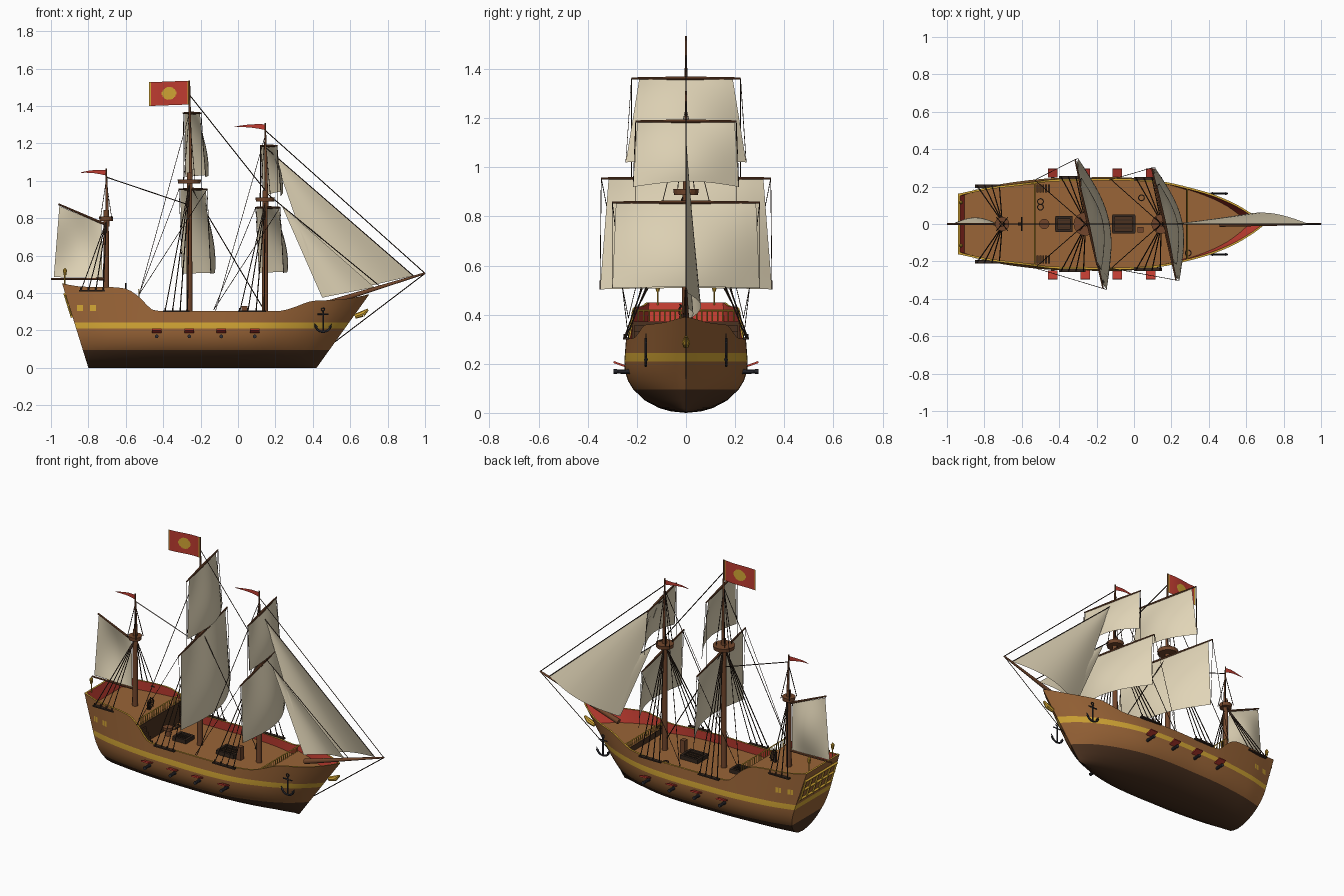
import bpy, bmesh, math
from mathutils import Vector as V, Matrix

if "Cube" in bpy.data.objects:
    bpy.data.objects.remove(bpy.data.objects["Cube"])

COL = {"hull_brown": (.32, .128, .038), "keel_dark": (.07, .031, .014), "gold": (.65, .38, .035),
       "red": (.52, .045, .03), "sail_cream": (.76, .67, .48), "mast_brown": (.17, .062, .025),
       "rope_dark": (.035, .02, .013), "iron": (.03, .03, .038)}
MAT = {}
for k, c in COL.items():
    MAT[k] = bpy.data.materials.new(k)
    MAT[k].diffuse_color = (*c, 1)

def make(name, bm, *mats, smooth=0):
    bmesh.ops.remove_doubles(bm, verts=bm.verts, dist=1e-5)
    bmesh.ops.recalc_face_normals(bm, faces=bm.faces)
    me = bpy.data.meshes.new(name)
    bm.to_mesh(me)
    bm.free()
    for m in mats:
        me.materials.append(MAT[m])
    ob = bpy.data.objects.new(name, me)
    bpy.context.collection.objects.link(ob)
    if smooth:
        bpy.ops.object.select_all(action='DESELECT')
        ob.select_set(True)
        bpy.context.view_layer.objects.active = ob
        bpy.ops.object.shade_smooth_by_angle(angle=math.radians(smooth))
    return ob

def tube(bm, p, q, r0, r1=None, n=4):
    p, q = V(p), V(q)
    rot = (q - p).to_track_quat('Z', 'Y').to_matrix().to_4x4()
    bmesh.ops.create_cone(bm, cap_ends=True, segments=n, radius1=r0, radius2=r0 if r1 is None else r1,
                          depth=(q - p).length, matrix=Matrix.Translation((p + q) / 2) @ rot)

def path(bm, pts, r, n=6):
    for a, b in zip(pts, pts[1:]):
        tube(bm, a, b, r, n=n)

def box(bm, c, s):
    bmesh.ops.create_cube(bm, size=1, matrix=Matrix.Translation(c) @ Matrix.Diagonal((*s, 1)))

def face(bm, pts, mi=0):
    f = bm.faces.new([bm.verts.new(p) for p in pts])
    f.material_index = mi

def curve(tab, t):
    # smooth interpolation through a short profile
    t = min(max(t, tab[0][0]), tab[-1][0])
    i = next(k for k in range(len(tab) - 1) if t <= tab[k + 1][0])
    def slope(k):
        a, b = tab[max(k - 1, 0)], tab[min(k + 1, len(tab) - 1)]
        return (b[1] - a[1]) / (b[0] - a[0])
    (x0, y0), (x1, y1) = tab[i], tab[i + 1]
    h = x1 - x0
    s = (t - x0) / h
    return ((2*s**3 - 3*s*s + 1) * y0 + (s**3 - 2*s*s + s) * h * slope(i)
            + (3*s*s - 2*s**3) * y1 + (s**3 - s*s) * h * slope(i + 1))

# Hull shape functions
PLAN = [(0, .175), (.1, .212), (.27, .243), (.42, .25), (.57, .25), (.7, .23), (.82, .178), (.91, .115), (.97, .048), (1, 0)]
SHEER = [(-.94, .45), (-.85, .435), (-.62, .425), (-.55, .385), (-.48, .315), (-.43, .305), (-.1, .305), (.26, .305),
         (.33, .325), (.4, .355), (.5, .362), (.6, .37), (.7, .392)]
def stern(z): return -.8 - .14 * z / .45
def bow(z): return .42 + .28 * z / .39
def fullness(z): return math.sqrt(max(0, 1 - ((.2 - z) / .2) ** 2)) if z < .2 else 1 - .3 * (z - .2)
def hull(u, z, side=1, inset=0):
    w = max(curve(PLAN, u) * fullness(z) - inset, 0)
    x = stern(z) + u * (bow(z) - stern(z))
    return V((min(max(x, stern(z) + inset), bow(z) - inset), side * w, z))
def u_at(x, z): return (x - stern(z)) / (bow(z) - stern(z))
def side_y(x, z): return hull(u_at(x, z), z).y
def sheer(u): return curve(SHEER, -.94 + 1.64 * u)

# Hull shell, rim and inner bulwark
bm = bmesh.new()
US = [i / 60 for i in range(61)]
ROWS = [0, .006, .02, .05, .095, .13, .17, .21, .243, .275]
RIM = .011
def rows(u):
    t = sheer(u)
    return ROWS + [(t + .275) / 2, t]
def band(a, b):
    z = (a + b) / 2
    return 1 if z < .095 else 2 if .21 < z < .243 else 0
for s in (-1, 1):
    for a, b in zip(US, US[1:]):
        ra, rb = rows(a), rows(b)
        for j in range(len(ra) - 1):
            face(bm, [hull(a, ra[j], s), hull(b, rb[j], s), hull(b, rb[j+1], s), hull(a, ra[j+1], s)], band(ra[j], ra[j+1]))
        ta, tb = ra[-1], rb[-1]
        face(bm, [hull(a, ta, s), hull(b, tb, s), hull(b, tb, s, RIM), hull(a, ta, s, RIM)], 2)
        face(bm, [hull(a, ta, s, RIM), hull(b, tb, s, RIM), hull(b, .24, s, RIM), hull(a, .24, s, RIM)], 3)
r = rows(0)
for a, b in zip(r, r[1:]):
    face(bm, [hull(0, a), hull(0, b), hull(0, b, -1), hull(0, a, -1)], band(a, b))
face(bm, [hull(0, r[-1]), hull(0, r[-1], -1), hull(0, r[-1], -1, RIM), hull(0, r[-1], 1, RIM)], 2)
face(bm, [hull(0, .24, 1, RIM), hull(0, .24, -1, RIM), hull(0, r[-1], -1, RIM), hull(0, r[-1], 1, RIM)], 3)
bmesh.ops.dissolve_degenerate(bm, dist=1e-5, edges=bm.edges)
make("hull", bm, "hull_brown", "keel_dark", "gold", "red", smooth=35)

# Decks and the bulkheads between them
for name, x0, x1, z in (("quarter_deck", -.93, -.53, .375), ("main_deck", -.53, .28, .25), ("fore_deck", .28, .68, .285)):
    bm = bmesh.new()
    a, b = max(u_at(x0, z), 0), min(u_at(x1, z), 1)
    st = [a + (b - a) * i / 24 for i in range(25)]
    for p, q in zip(st, st[1:]):
        face(bm, [hull(p, z, 1, .01), hull(q, z, 1, .01), hull(q, z, -1, .01), hull(p, z, -1, .01)])
    make(name, bm, "hull_brown")
bm = bmesh.new()
box(bm, (-.532, 0, .31), (.01, .45, .125))
box(bm, (.283, 0, .267), (.01, .38, .034))
for s in (-1, 1):
    for i in range(5):
        box(bm, (-.515 + .015 * i, s * .19, .25 + .0525 - .0125 * i), (.01, .045, .105 - .023 * i))
make("bulkheads_and_stairs", bm, "keel_dark")

# Deck railings
bm = bmesh.new()
for x, z, w, h in ((-.53, .375, .215, .042), (.285, .285, .19, .032)):
    tube(bm, (x, -w, z + h), (x, w, z + h), .004)
    for i in range(21):
        y = -w + 2 * w * i / 20
        tube(bm, (x, y, z), (x, y, z + h), .003)
make("railings", bm, "gold")

# Stern frames, side windows, lanterns and bow ornament
bm = bmesh.new()
for z in (.275, .335, .395):
    tube(bm, (stern(z) - .003, -.157, z), (stern(z) - .003, .157, z), .008)
for i in range(6):
    y = -.15 + .06 * i
    tube(bm, (stern(.27) - .003, y, .27), (stern(.395) - .003, y, .395), .007)
for s in (-1, 1):
    for x in (-.845, -.775):
        for d in (-.0085, .0085):
            c = [(x + d - .0075, .305), (x + d + .0075, .305), (x + d + .0075, .337), (x + d - .0075, .337)]
            face(bm, [(px, s * (side_y(px, pz) + .004), pz) for px, pz in c])
    tube(bm, (-.925, s * .115, .44), (-.925, s * .115, .495), .004)
    tube(bm, (-.925, s * .115, .495), (-.925, s * .115, .522), .007, .011, 8)
    tube(bm, (-.925, s * .115, .522), (-.925, s * .115, .535), .011, .002, 8)
tube(bm, (.625, 0, .275), (.665, 0, .288), .013, .016, 8)
tube(bm, (.665, 0, .288), (.695, 0, .312), .016, .006, 8)
make("gold_fittings", bm, "gold")

# Guns and port lids
guns, lids = bmesh.new(), bmesh.new()
for s in (-1, 1):
    for x in (-.435, -.26, -.09, .09):
        y = side_y(x, .17)
        tube(guns, (x, s * (y - .03), .168), (x, s * .28, .168), .011, .008, 10)
        tube(guns, (x, s * .28, .168), (x, s * .295, .168), .010, .010, 10)
        bmesh.ops.create_cube(lids, size=1, matrix=Matrix.Translation((x, s * .272, .199)) @
                              Matrix.Rotation(s * .35, 4, 'X') @ Matrix.Diagonal((.05, .048, .008, 1)))
make("cannons", guns, "iron")
make("gun_port_lids", lids, "red")

# Anchors
bm = bmesh.new()
for s in (-1, 1):
    y = s * .163
    tube(bm, (.455, y, .195), (.455, y, .305), .005, n=6)
    tube(bm, (.425, y, .287), (.485, y, .287), .004, n=6)
    path(bm, [(.455 + .045 * math.sin(t * .3), y, .24 - .048 * math.cos(t * .3)) for t in range(-4, 5)], .006)
    for d in (-1, 1):
        tube(bm, (.455 + d * .035, y, .214), (.455 + d * .046, y, .236), .009, .001)
    path(bm, [(.455 + .009 * math.cos(t), y, .312 + .009 * math.sin(t)) for t in range(8)], .003)
make("anchors", bm, "iron")

# Deck fittings: hatches, capstan, wheel, rope coils
frames, grids = bmesh.new(), bmesh.new()
for x, sx, sy in ((-.375, .08, .07), (-.055, .11, .09)):
    box(grids, (x, 0, .256), (sx * .9, sy * .9, .014))
    for s in (-1, 1):
        box(frames, (x, s * sy / 2, .262), (sx + .012, .014, .024))
        box(frames, (x + s * sx / 2, 0, .262), (.014, sy, .024))
    for i in range(1, 4):
        box(frames, (x, -sy / 2 + sy * i / 4, .265), (sx, .005, .008))
for x, y in ((-.5, .09), (-.5, .12), (.29, -.155), (.04, .14)):
    z = .29 if x > .28 else .255
    path(frames, [(x + .016 * math.cos(t * .7), y + .016 * math.sin(t * .7), z) for t in range(10)], .0035)
make("hatch_frames_and_coils", frames, "rope_dark")
make("hatch_covers", grids, "keel_dark")
bm = bmesh.new()
tube(bm, (-.48, 0, .25), (-.48, 0, .285), .018, .015, 12)
tube(bm, (-.48, 0, .285), (-.48, 0, .302), .028, .028, 12)
box(bm, (.035, -.03, .29), (.03, .03, .08))
make("capstan_and_bitts", bm, "mast_brown")
bm = bmesh.new()
path(bm, [(-.6, .028 * math.cos(t * math.pi / 8), .415 + .028 * math.sin(t * math.pi / 8)) for t in range(17)], .004)
for i in range(4):
    d = V((0, math.cos(i * math.pi / 4), math.sin(i * math.pi / 4))) * .038
    tube(bm, V((-.6, 0, .415)) - d, V((-.6, 0, .415)) + d, .003)
box(bm, (-.612, 0, .397), (.015, .015, .045))
make("steering_wheel", bm, "rope_dark")

# Masts: name, x, foot, platform height, top, platform radius
for name, x, z0, zn, zt, rn in (("main_mast", -.26, .25, .985, 1.535, .063), ("fore_mast", .145, .25, .888, 1.31, .052),
                                ("mizzen_mast", -.705, .375, .785, 1.065, .038)):
    bm = bmesh.new()
    tube(bm, (x, 0, z0), (x, 0, zn + .06), .017, .013, 12)
    tube(bm, (x + .008, 0, zn - .03), (x, 0, zt), .010, .004, 10)
    make(name, bm, "mast_brown", smooth=40)
    bm = bmesh.new()
    tube(bm, (x, 0, zn), (x, 0, zn + .023), rn * .94, rn, 16)
    make(name + "_platform", bm, "mast_brown")
bm = bmesh.new()
tube(bm, (.46, 0, .338), (1, 0, .506), .016, .005, 10)
make("bowsprit", bm, "mast_brown", smooth=40)

# Sails: bilinear sheet between four corners, swelling along a direction
def sail(name, tl, tr, bl, br, swell, foot=math.sin, arch=0, n=14):
    tl, tr, bl, br, swell = map(V, (tl, tr, bl, br, swell))
    def pt(i, j):
        u, v = i / n, j / n
        k = math.sin(math.pi * u) * foot(math.pi * v)
        return tl.lerp(tr, u).lerp(bl.lerp(br, u), v) + swell * k + V((0, 0, arch * v * math.sin(math.pi * u)))
    bm = bmesh.new()
    for i in range(n):
        for j in range(n):
            face(bm, [pt(i, j), pt(i + 1, j), pt(i + 1, j + 1), pt(i, j + 1)])
    make(name, bm, "sail_cream", smooth=60)
def open_foot(a): return math.sin(a * .62)
def loose_foot(a): return (a / math.pi) ** 1.2

# Square sails on angled yards: name, x, yard half span, sail half widths top/bottom, heights, swell, foot arch
yards, ropes = bmesh.new(), bmesh.new()
for name, x, hy, wt, wb, zt, zb, sw, arch in (
        ("main_course", -.24, .345, .315, .35, .955, .503, .092, .005), ("main_topsail", -.245, .222, .19, .245, 1.362, 1.02, .064, .01),
        ("fore_course", .16, .3, .285, .3, .857, .508, .082, .005), ("fore_topsail", .165, .205, .198, .215, 1.187, .92, .052, .022)):
    def at(y, z, dx=0): return V((x - .217 * y + dx, y, z))
    for s in (-1, 1):
        tube(yards, at(0, zt), at(s * hy, zt), .008, .004, 8)
        if "course" in name:
            tube(ropes, at(s * hy, zt), (x - .29, s * .235, .39 if x < 0 else .31), .0016)
        else:
            tube(ropes, at(s * hy, zt), at(s * hy, .955 if x < 0 else .86), .0016)
        tube(ropes, at(s * hy, zt), at(s * wb, zb, .018), .0016)
    sail(name, at(wt, zt), at(-wt, zt), at(wb, zb, .018), at(-wb, zb, .018), (sw, .217 * sw, 0), open_foot, arch)

# Spanker and jibs
tube(yards, (-.705, 0, .765), (-.96, 0, .875), .007, .005, 8)
tube(yards, (-.705, 0, .475), (-1, 0, .475), .007, .005, 8)
make("yards_and_spars", yards, "mast_brown")
sail("spanker", (-.955, 0, .865), (-.73, 0, .77), (-.985, 0, .485), (-.725, 0, .48), (0, .035, 0))
sail("outer_jib", (.19, 0, 1.14), (.19, 0, 1.14), (.455, .01, .378), (.935, 0, .492), (-.005, .056, 0), loose_foot)
sail("inner_jib", (.235, 0, .865), (.235, 0, .865), (.45, 0, .375), (.73, 0, .43), (-.005, .03, 0), loose_foot)

# Standing rigging
for a, b in (((.145, 1.27), (1, .505)), ((.145, 1.18), (.94, .49)), ((.145, .94), (.76, .435)), ((1, .505), (.52, .14)),
             ((-.705, 1.02), (-.26, .87)), ((-.26, 1.46), (.145, .95)), ((-.26, .98), (.145, .3))):
    tube(ropes, (a[0], 0, a[1]), (b[0], 0, b[1]), .0027)
plates = bmesh.new()
for x, zn, xa, xb, z, zt, bx in ((-.26, .98, -.4, -.26, .303, 1.36, -.53), (.145, .88, 0, .15, .303, 1.24, -.12),
                                 (-.705, .78, -.85, -.71, .412, 1.0, None)):
    for s in (-1, 1):
        y = side_y((xa + xb) / 2, z) + .006
        box(plates, ((xa + xb) / 2, s * y, z), (xb - xa, .02, .008))
        for i in range(4):
            px = xa + .01 + (xb - xa - .02) * i / 3
            tube(ropes, (px, s * (y + .004), z), (x, s * .012, zn), .003)
            tube(plates, (px, s * (y + .004), z), (px, s * (y + .003), z + .018), .004)
        for d in (-1, 1):
            tube(ropes, (x + d * .03, s * .035, zn + .02), (x, 0, zt), .0022)
        if bx is not None:
            tube(ropes, (x, 0, zt), (bx, s * .235, .385 if x < 0 else .305), .002)
make("rigging", ropes, "rope_dark")
make("shroud_plates", plates, "rope_dark")

# Ensign with a central emblem and edge stripes
bm = bmesh.new()
def cloth(u, v): return V((-.262 - .213 * u, .004 * math.sin(u * 5.5), 1.408 + .127 * v - .008 * u))
N, M = 48, 30
for i in range(N):
    for j in range(M):
        u, v = (i + .5) / N, (j + .5) / M
        gold = math.hypot((u - .5) * .213 / .039, (v - .5) * .127 / .034) < 1 or u < .04 or u > .96
        face(bm, [cloth(i / N, j / M), cloth((i + 1) / N, j / M), cloth((i + 1) / N, (j + 1) / M), cloth(i / N, (j + 1) / M)], int(gold))
make("ensign", bm, "red", "gold")

# Pennants
bm = bmesh.new()
for x, z, l in ((.145, 1.287, .165), (-.705, 1.043, .135)):
    def edge(t, s): return (x - l * t, .003 * math.sin(t * 6), z + s * .015 * (1 - .92 * t) + .006 * math.sin(t * 3))
    for i in range(10):
        face(bm, [edge(i / 10, -1), edge((i + 1) / 10, -1), edge((i + 1) / 10, 1), edge(i / 10, 1)])
make("pennants", bm, "red")

for m in bpy.data.materials:
    if m.users and not m.is_grease_pencil:
        m.use_nodes = True
        m.node_tree.nodes["Principled BSDF"].inputs["Base Color"].default_value = m.diffuse_color
